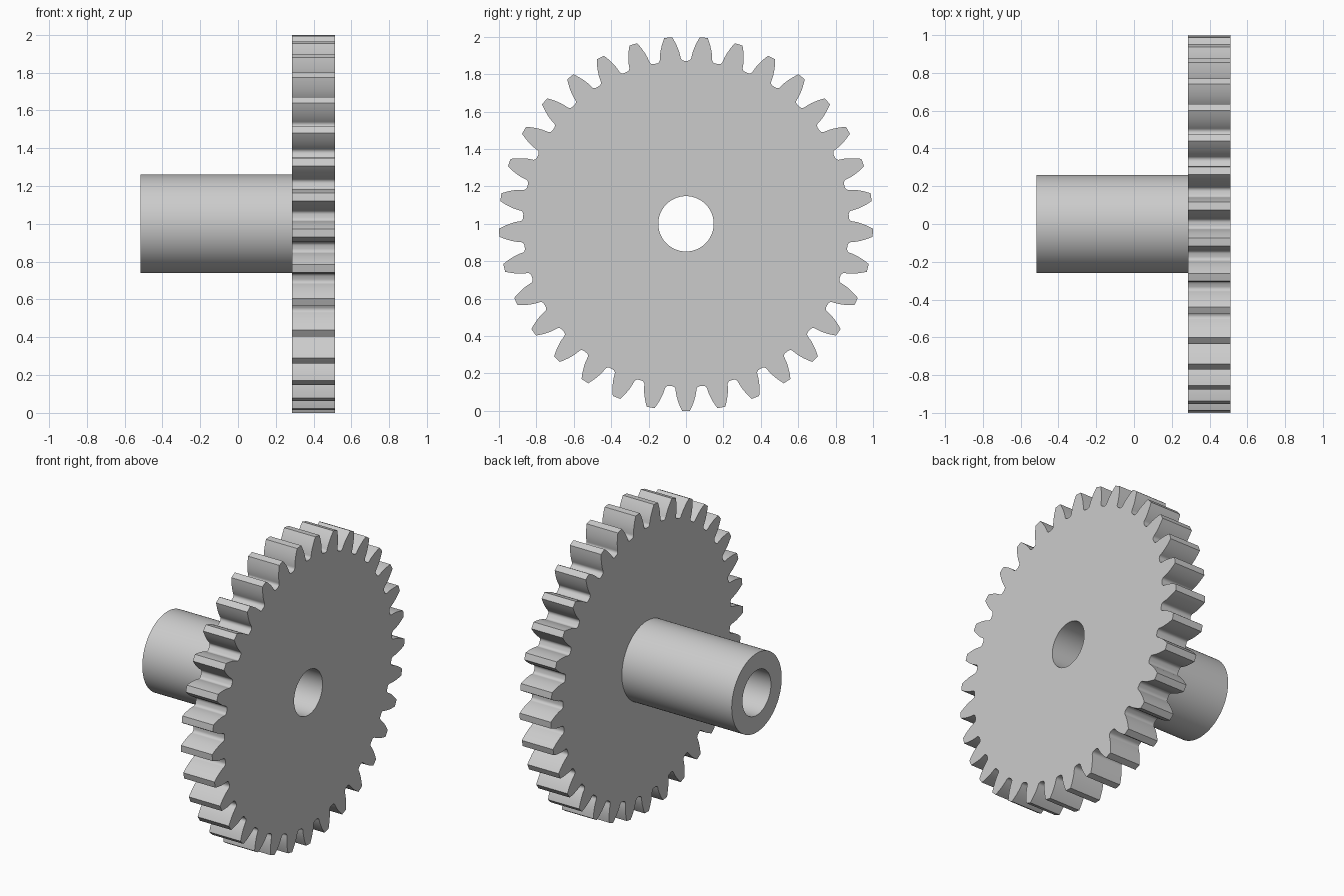
import bpy, bmesh
from math import pi, sin, cos, tan, acos, sqrt, radians
from mathutils import Matrix

cube = bpy.data.objects.get("Cube")
if cube:
    bpy.data.objects.remove(cube, do_unlink=True)

# Gear proportions
TEETH = 33
TIP_R = 1.0
MODULE = 2 * TIP_R / (TEETH + 2)
PITCH_R = MODULE * TEETH / 2
ROOT_R = TIP_R - 2.25 * MODULE
PRESSURE = radians(20)
BASE_R = PITCH_R * cos(PRESSURE)
FILLET = 0.02
HUB_R, BORE_R = 0.26, 0.148
HUB_END, GEAR_BACK, GEAR_FRONT = -0.515, 0.285, 0.512
CENTRE_Z = 1.0

grey = bpy.data.materials.new("plain grey")
grey.use_nodes = True
grey.diffuse_color = (0.6, 0.6, 0.6, 1)
grey.node_tree.nodes["Principled BSDF"].inputs["Base Color"].default_value = (0.6, 0.6, 0.6, 1)


def involute(angle):
    return tan(angle) - angle


def half_angle(r):
    """Half the angular thickness of a tooth at radius r."""
    return pi / (2 * TEETH) + involute(PRESSURE) - involute(acos(min(1, BASE_R / r)))


def half_tooth():
    """(radius, angle) pairs from the root fillet up one flank to the tip."""
    points = []
    wall = half_angle(BASE_R)
    for i in range(6):
        t = i / 5 * pi / 2
        points.append((ROOT_R + FILLET * (1 - cos(t)),
                       wall + FILLET * (1 - sin(t)) / ROOT_R))
    start = ROOT_R + FILLET
    for i in range(1, 9):
        r = start + (TIP_R - start) * i / 8
        points.append((r, half_angle(r)))
    return points


def make_object(name, bm):
    bmesh.ops.recalc_face_normals(bm, faces=bm.faces)
    mesh = bpy.data.meshes.new(name)
    bm.to_mesh(mesh)
    bm.free()
    mesh.materials.append(grey)
    obj = bpy.data.objects.new(name, mesh)
    bpy.context.collection.objects.link(obj)
    return obj


def cylinder(name, radius, x0, x1):
    bm = bmesh.new()
    place = Matrix.Translation(((x0 + x1) / 2, 0, CENTRE_Z)) @ Matrix.Rotation(pi / 2, 4, 'Y')
    bmesh.ops.create_cone(bm, cap_ends=True, segments=96, radius1=radius,
                          radius2=radius, depth=x1 - x0, matrix=place)
    return make_object(name, bm)


def toothed_wheel(name):
    bm = bmesh.new()
    flank = half_tooth()
    tooth = [(r, -a) for r, a in flank] + [(TIP_R, 0)] + [(r, a) for r, a in reversed(flank)]
    outline = []
    for n in range(TEETH):
        turn = n * 2 * pi / TEETH - pi / 2      # one tooth points straight down
        for r, a in tooth:
            outline.append(bm.verts.new((GEAR_BACK, r * cos(turn + a),
                                         CENTRE_Z + r * sin(turn + a))))
    face = bm.faces.new(outline)
    new = bmesh.ops.extrude_face_region(bm, geom=[face], use_keep_orig=True)["geom"]
    bmesh.ops.translate(bm, vec=(GEAR_FRONT - GEAR_BACK, 0, 0),
                        verts=[v for v in new if isinstance(v, bmesh.types.BMVert)])
    return make_object(name, bm)


# Toothed wheel and the hub behind it
parts = [toothed_wheel("gear_wheel"), cylinder("hub", HUB_R, HUB_END, GEAR_BACK)]

# Shaft bore through both
cutter = cylinder("bore_cutter", BORE_R, HUB_END - 0.1, GEAR_FRONT + 0.1)
cutter.hide_render = True
for obj in parts:
    cut = obj.modifiers.new("bore", 'BOOLEAN')
    cut.operation = 'DIFFERENCE'
    cut.solver = 'EXACT'
    cut.object = cutter
    bpy.ops.object.select_all(action='DESELECT')
    obj.select_set(True)
    bpy.context.view_layer.objects.active = obj
    bpy.ops.object.modifier_apply(modifier=cut.name)
    bpy.ops.object.shade_smooth_by_angle(angle=radians(30))
bpy.data.objects.remove(cutter, do_unlink=True)
